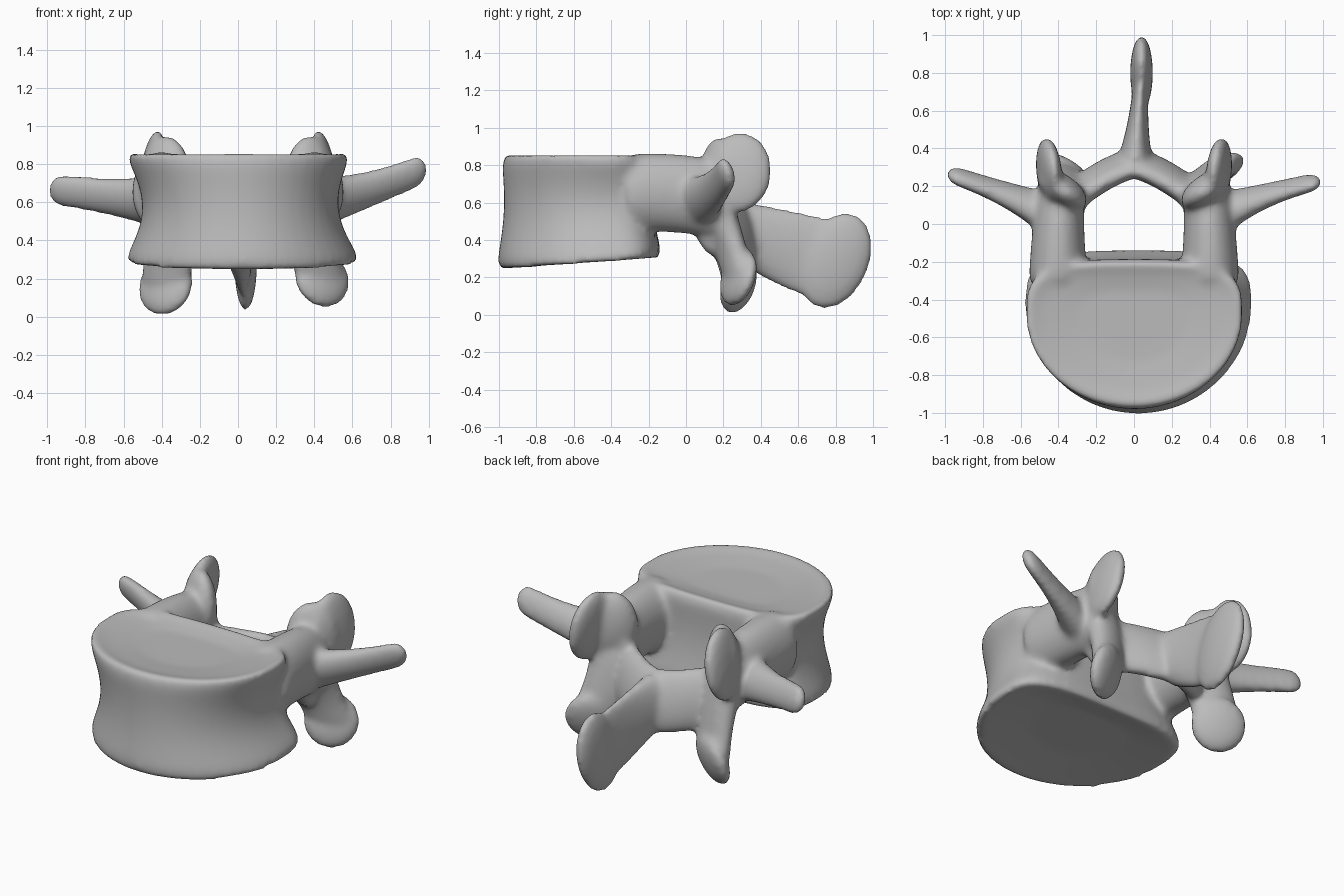
import bpy, bmesh, math
from mathutils import Vector, Euler

cube = bpy.data.objects.get("Cube")
if cube:
    bpy.data.objects.remove(cube, do_unlink=True)

bone = bpy.data.materials.new("bone grey")
bone.use_nodes = True
grey = (.5, .5, .5, 1)
bone.diffuse_color = grey
bone.node_tree.nodes["Principled BSDF"].inputs["Base Color"].default_value = grey

bm = bmesh.new()
SIDES = 48
STEPS = 24
ANGLES = [math.tau * k / SIDES for k in range(SIDES)]


def skin(rings):
    """Bridge a list of point rings and close both ends."""
    loops = [[bm.verts.new(point) for point in ring] for ring in rings]
    for lower, upper in zip(loops, loops[1:]):
        for i in range(SIDES):
            bm.faces.new((lower[i - 1], lower[i], upper[i], upper[i - 1]))
    bm.faces.new(loops[0])
    bm.faces.new(loops[-1])


def limb(start, bend, end, across, depth, taper=(1, 1), mirror=1):
    """Sweep an ellipse along a bent path, tapering it and rounding both ends."""
    start, bend, end, across, depth = map(Vector, (start, bend, end, across, depth))
    rings = []
    for step in range(STEPS + 1):
        along = -math.cos(math.pi * step / STEPS)
        t = (along + 1) / 2
        centre = start.lerp(bend, t).lerp(bend.lerp(end, t), t)
        rounding = math.sqrt(max(1 - abs(along) ** 16, .001))
        ease = math.sin(t * math.pi / 2)
        u = across * rounding * (1 + (taper[0] - 1) * ease)
        v = depth * rounding * (1 + (taper[1] - 1) * ease)
        ring = [centre + u * math.cos(a) + v * math.sin(a) for a in ANGLES]
        rings.append([(point.x * mirror, point.y, point.z) for point in ring])
    skin(rings)


def blob(centre, radii, turn, mirror=1):
    """Add a turned ellipsoid."""
    rotation = Euler(turn).to_matrix()
    sphere = bmesh.ops.create_uvsphere(bm, u_segments=SIDES, v_segments=STEPS, radius=1)
    for vert in sphere["verts"]:
        point = rotation @ (vert.co * Vector(radii)) + Vector(centre)
        vert.co = (point.x * mirror, point.y, point.z)


def signed_power(value, power):
    return math.copysign(abs(value) ** power, value)


def body_ring(t, scale=1, dish=0):
    """One level of the body: round in front, squarer behind, pinched at the waist."""
    waist = math.sin(math.pi * t)
    rim = .03 * abs(2 * t - 1) ** 10
    half = .63 - .03 * t - .1 * waist - rim
    front = -1.02 + .03 * t + .03 * waist + rim
    back = -.12 - .06 * t - .03 * waist - rim
    middle = back - .28
    ring = []
    for a in ANGLES:
        power = 1 if math.sin(a) < 0 else .6
        reach = middle - front if math.sin(a) < 0 else back - middle
        x = half * scale * signed_power(math.cos(a), power)
        y = middle + reach * scale * signed_power(math.sin(a), power)
        tilt = .07 * (1 - t) * (y + .6)
        ring.append((x + .025 * (1 - t), y, .27 + .59 * t + tilt + dish))
    return ring


# Body with dished ends
levels = [body_ring(step / STEPS) for step in range(STEPS + 1)]
skin([body_ring(0, .5, .03), body_ring(0, .85, .01)] + levels
     + [body_ring(1, .85, -.02), body_ring(1, .5, -.04)])

for side in (1, -1):
    # Pedicle joining the body to the arch
    limb((.4, -.35, .65), (.41, 0, .67), (.38, .22, .6),
         across=(.16, 0, 0), depth=(0, 0, .21), taper=(.8, 1), mirror=side)

    # Upper joint process: a curved, cupped blade
    blob((.45, .28, .76), (.06, .18, .22), (-.1, -.15, -.1), side)
    blob((.38, .18, .74), (.15, .08, .21), (0, 0, .6), side)

    # Lamina closing the arch
    limb((.42, .06, .5), (.15, .31, .44), (-.05, .33, .43),
         across=(0, -.04, .18), depth=(.04, .06, 0), mirror=side)

# Lower joint processes: columns ending in rounded paddles, the right one lower
for side, paddle in ((1, (.44, .28, .2)), (-1, (.38, .28, .16))):
    limb((.37, .14, .62), (.35, .23, .4), paddle,
         across=(.13, .05, 0), depth=(-.03, .09, .03), taper=(1, .7), mirror=side)
    blob(paddle, (.16, .06, .16), (-.3, 0, .5), side)

# Sideways processes, the left one raised
for side, tip in ((1, (.99, .23, .78)), (-1, (.99, .27, .67))):
    limb((.4, .02, .6), (.6, .14, .62), tip,
         across=(-.01, -.04, .14), depth=(.04, -.12, 0), taper=(.6, .35), mirror=side)

# Rear spine: a thin fin with a thick, slanted tip
limb((0, .3, .44), (.02, .5, .35), (.04, .8, .28),
     across=(0, 0, .17), depth=(.1, 0, 0), taper=(1.35, .4))
blob((.04, .8, .29), (.06, .18, .27), (-.4, 0, 0))

bmesh.ops.recalc_face_normals(bm, faces=bm.faces)
mesh = bpy.data.meshes.new("vertebra")
bm.to_mesh(mesh)
bm.free()
mesh.materials.append(bone)
vertebra = bpy.data.objects.new("vertebra", mesh)
bpy.context.collection.objects.link(vertebra)

# Fuse the parts into one skin and soften the joins
fuse = vertebra.modifiers.new("fuse", 'REMESH')
fuse.mode = 'VOXEL'
fuse.voxel_size = .017
fuse.use_smooth_shade = True
soften = vertebra.modifiers.new("soften", 'SMOOTH')
soften.factor = .5
soften.iterations = 14
